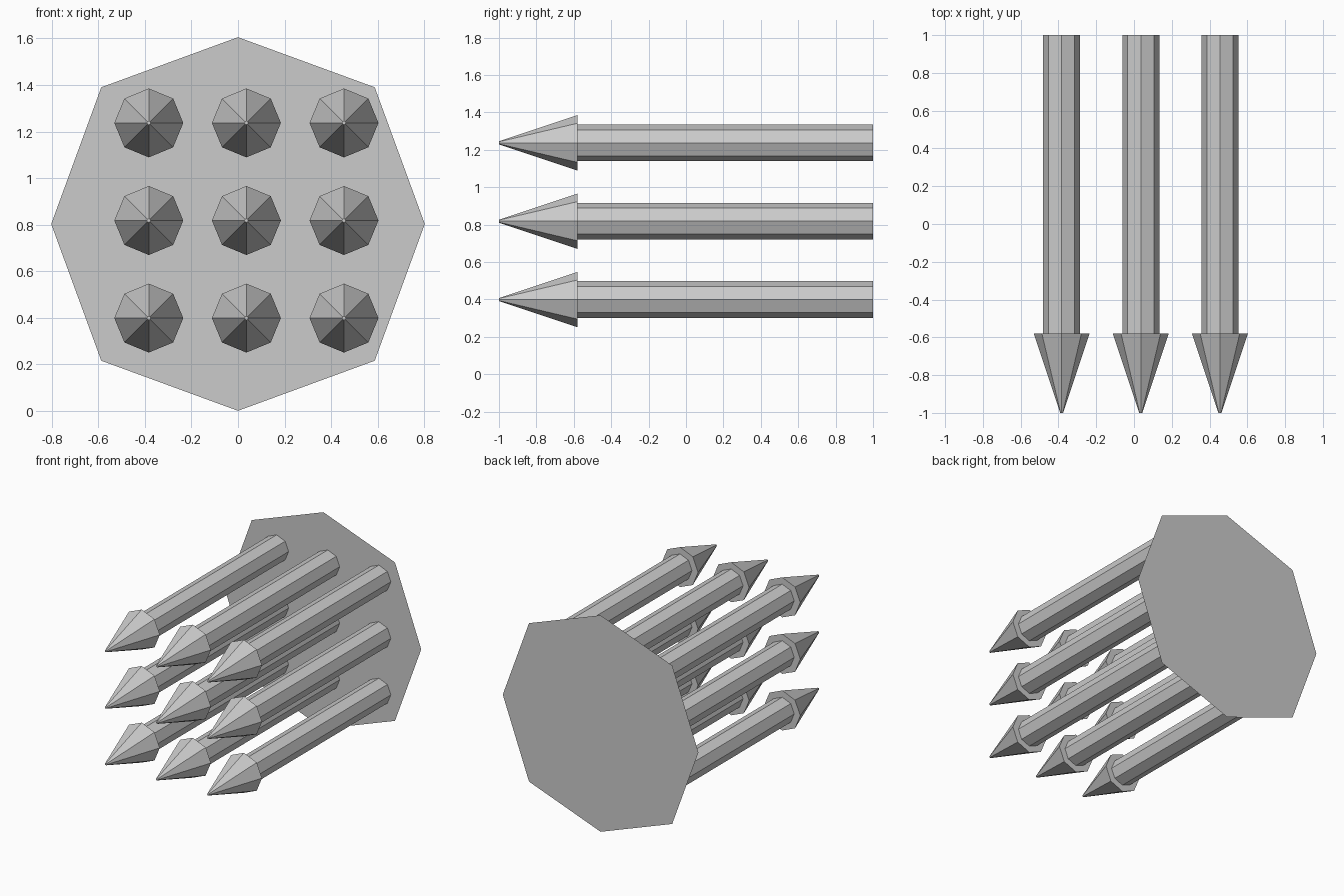
import bpy, bmesh
from math import cos, sin, tau

if "Cube" in bpy.data.objects:
    bpy.data.objects.remove(bpy.data.objects["Cube"])

SIDES = 8


def make_mesh(name, bm):
    mesh = bpy.data.meshes.new(name)
    bm.to_mesh(mesh)
    bm.free()
    return mesh


def add_object(name, mesh, location=(0, 0, 0)):
    obj = bpy.data.objects.new(name, mesh)
    obj.location = location
    bpy.context.collection.objects.link(obj)
    return obj


# Spike: octagonal profile swept along y (y position, radius)
profile = [(-1.0, 0.008), (-0.58, 0.148), (-0.58, 0.098), (1.0, 0.098)]
bm = bmesh.new()
rings = []
for y, r in profile:
    rings.append([bm.verts.new((r * cos(tau * i / SIDES), y, r * sin(tau * i / SIDES)))
                  for i in range(SIDES)])
for a, b in zip(rings, rings[1:]):
    for i in range(SIDES):
        j = (i + 1) % SIDES
        bm.faces.new((a[i], a[j], b[j], b[i]))
bm.faces.new(rings[0])
bm.faces.new(rings[-1])
bmesh.ops.recalc_face_normals(bm, faces=bm.faces)
spike_mesh = make_mesh("spike", bm)

# Three by three grid of spikes
STEP = 0.419
for row in range(3):
    for col in range(3):
        add_object(f"spike_{row + 1}_{col + 1}", spike_mesh,
                   (-0.383 + col * STEP, 0, 0.399 + row * STEP))

# Flat eight-sided back plate
bm = bmesh.new()
R, D, CZ = 0.802, 0.587, 0.803
outline = [(R, 0), (D, D), (0, R), (-D, D), (-R, 0), (-D, -D), (0, -R), (D, -D)]
bm.faces.new([bm.verts.new((x, 1.0, CZ + z)) for x, z in outline])
add_object("back_plate", make_mesh("back_plate", bm))
